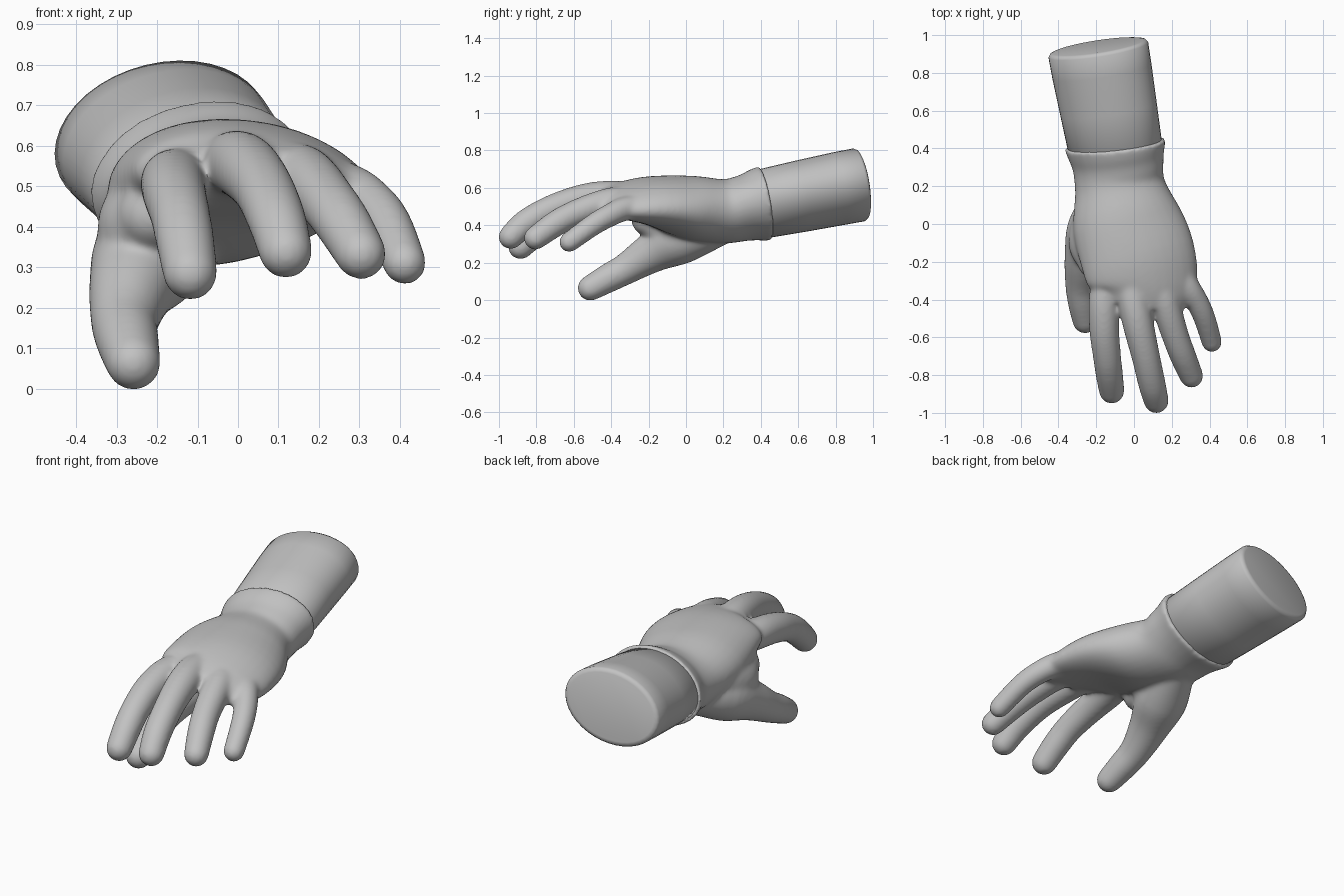
import bpy, bmesh, math
from mathutils import Vector

if "Cube" in bpy.data.objects:
    bpy.data.objects.remove(bpy.data.objects["Cube"])

grey = bpy.data.materials.new("plain grey")
grey.diffuse_color = (0.54, 0.54, 0.54, 1)
grey.use_nodes = True
grey.node_tree.nodes["Principled BSDF"].inputs["Base Color"].default_value = grey.diffuse_color


def resample(rows, sub):
    """Catmull-Rom through rows of (x, y, z, half width, half height, roll, arch)."""
    if sub == 1:
        return rows
    out = []
    for i in range(len(rows) - 1):
        a, b, c, d = (rows[max(0, min(len(rows) - 1, k))] for k in (i - 1, i, i + 1, i + 2))
        for s in range(sub):
            t = s / sub
            out.append([0.5 * (2 * q + (r - p) * t + (2 * p - 5 * q + 4 * r - w) * t * t
                               + (3 * q - p - 3 * r + w) * t ** 3)
                        for p, q, r, w in zip(a, b, c, d)])
    return out + [list(rows[-1])]


def loft(bm, rows, sub=4, sides=32, tip=False, axis=None):
    """Closed tube of elliptical rings, optionally with a round tip or one fixed axis."""
    rows = resample(rows, sub)
    if tip:
        end, prev = rows[-1], rows[-2]
        d = (Vector(end[:3]) - Vector(prev[:3])).normalized()
        for k in range(1, 6):
            a = k * math.pi / 2 / 5.4
            p = Vector(end[:3]) + d * end[3] * math.sin(a)
            rows.append([*p, end[3] * math.cos(a), end[4] * math.cos(a), *end[5:]])
    pts = [Vector(r[:3]) for r in rows]
    rings = []
    for i, (x, y, z, w, h, roll, arch) in enumerate(rows):
        t = axis or (pts[min(i + 1, len(pts) - 1)] - pts[max(i - 1, 0)]).normalized()
        s = Vector((0, 0, 1)).cross(t).normalized()
        u = t.cross(s)
        c, n = math.cos(math.radians(roll)), math.sin(math.radians(roll))
        s, u = s * c + u * n, u * c - s * n
        ring = []
        for k in range(sides):
            a = 2 * math.pi * k / sides
            ca, sa = math.cos(a), math.sin(a)
            ring.append(bm.verts.new(pts[i] + s * w * ca + u * (h * sa + arch * (0.4 - ca * ca))))
        rings.append(ring)
    for r0, r1 in zip(rings, rings[1:]):
        for k in range(sides):
            j = (k + 1) % sides
            bm.faces.new((r0[k], r0[j], r1[j], r1[k]))
    bm.faces.new(rings[0][::-1])
    bm.faces.new(rings[-1])


def finish(name, bm):
    bmesh.ops.recalc_face_normals(bm, faces=bm.faces)
    me = bpy.data.meshes.new(name)
    bm.to_mesh(me)
    bm.free()
    me.materials.append(grey)
    ob = bpy.data.objects.new(name, me)
    bpy.context.collection.objects.link(ob)
    bpy.ops.object.select_all(action='DESELECT')
    bpy.context.view_layer.objects.active = ob
    ob.select_set(True)
    return ob


# Gloved hand: palm, wrist and flared cuff
bm = bmesh.new()
loft(bm, [
    (-0.10, 0.425, 0.517, 0.277, 0.199, 14, 0),
    (-0.095, 0.385, 0.509, 0.264, 0.191, 14, 0),
    (-0.085, 0.31, 0.492, 0.245, 0.174, 11, 0),
    (-0.075, 0.20, 0.475, 0.240, 0.171, 4, 0),
    (-0.040, 0.02, 0.492, 0.290, 0.170, -2, 0.01),
    (0.022, -0.17, 0.520, 0.306, 0.136, -5, 0.02),
    (0.050, -0.33, 0.526, 0.286, 0.098, -7, 0.03),
    (0.035, -0.44, 0.527, 0.205, 0.060, -7, 0.03)])

# Four fingers and the thumb: x, y, z, radius
digits = {
    "index": [(-0.12, -0.20, 0.50, 0.070), (-0.156, -0.38, 0.513, 0.082), (-0.158, -0.55, 0.487, 0.080),
              (-0.143, -0.70, 0.43, 0.075), (-0.13, -0.80, 0.362, 0.073), (-0.118, -0.885, 0.285, 0.068)],
    "middle": [(-0.01, -0.20, 0.53, 0.075), (-0.01, -0.36, 0.556, 0.082), (0.02, -0.52, 0.545, 0.083),
               (0.062, -0.70, 0.495, 0.076), (0.096, -0.85, 0.417, 0.073), (0.118, -0.937, 0.338, 0.067)],
    "ring": [(0.11, -0.20, 0.51, 0.072), (0.145, -0.35, 0.528, 0.079), (0.178, -0.46, 0.510, 0.077),
             (0.222, -0.60, 0.460, 0.072), (0.26, -0.70, 0.407, 0.070), (0.304, -0.805, 0.332, 0.064)],
    "little": [(0.19, -0.16, 0.49, 0.065), (0.270, -0.31, 0.492, 0.066), (0.333, -0.41, 0.452, 0.062),
               (0.374, -0.50, 0.400, 0.059), (0.412, -0.625, 0.310, 0.055)],
    "thumb": [(-0.13, 0.20, 0.40, 0.10), (-0.212, -0.02, 0.335, 0.140), (-0.260, -0.18, 0.255, 0.110),
              (-0.280, -0.32, 0.168, 0.085), (-0.272, -0.42, 0.115, 0.078), (-0.258, -0.512, 0.064, 0.069)],
    # fleshy web joining the thumb to the palm
    "web": [(-0.10, 0.16, 0.44, 0.13), (-0.175, 0.0, 0.425, 0.150), (-0.222, -0.11, 0.40, 0.128),
            (-0.210, -0.205, 0.43, 0.088)],
}
for path in digits.values():
    loft(bm, [(x, y, z, r, r, 0, 0) for x, y, z, r in path], sides=24, tip=True)
hand = finish("gloved_hand", bm)

# Fuse the parts into one skin and soften the joins
m = hand.modifiers.new("fuse", 'REMESH')
m.mode = 'VOXEL'
m.voxel_size = 0.009
m.use_smooth_shade = True
m = hand.modifiers.new("soften", 'SMOOTH')
m.factor = 0.5
m.iterations = 32
for m in list(hand.modifiers):
    bpy.ops.object.modifier_apply(modifier=m.name)
bpy.ops.object.shade_smooth_by_angle(angle=math.radians(50))

# Forearm sleeve with a softly rounded end
bm = bmesh.new()
loft(bm, [
    (-0.192, 0.940, 0.620, 0.245, 0.168, 14, 0),
    (-0.191, 0.936, 0.619, 0.261, 0.184, 14, 0),
    (-0.189, 0.922, 0.616, 0.271, 0.193, 14, 0),
    (-0.170, 0.81, 0.595, 0.269, 0.192, 14, 0),
    (-0.135, 0.61, 0.555, 0.261, 0.188, 14, 0),
    (-0.100, 0.41, 0.515, 0.253, 0.181, 14, 0),
    (-0.090, 0.35, 0.503, 0.200, 0.140, 14, 0)],
    sub=1, sides=40, axis=Vector((0.095, -0.53, -0.105)).normalized())
finish("forearm_sleeve", bm)
bpy.ops.object.shade_smooth_by_angle(angle=math.radians(50))
